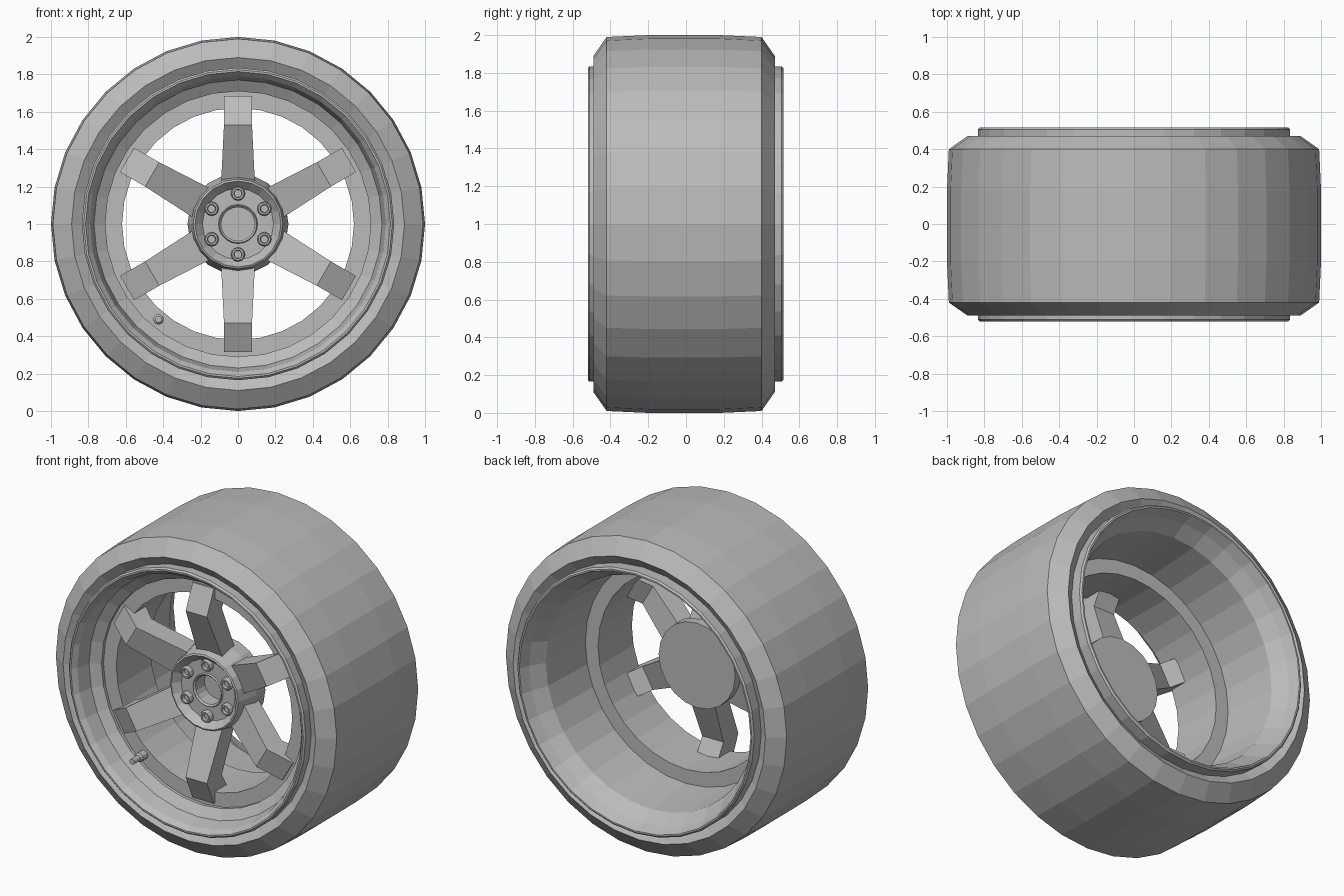
import bpy, bmesh, math
from mathutils import Matrix, Vector

cube = bpy.data.objects.get("Cube")
if cube:
    bpy.data.objects.remove(cube)

grey = bpy.data.materials.new("plain_grey")
grey.use_nodes = True
colour = (0.5, 0.5, 0.5, 1)
grey.diffuse_color = colour
grey.node_tree.nodes["Principled BSDF"].inputs["Base Color"].default_value = colour

AXLE = Vector((0, 0, 1))


def finish(name, bm):
    bmesh.ops.remove_doubles(bm, verts=bm.verts, dist=0.0001)
    bmesh.ops.recalc_face_normals(bm, faces=bm.faces)
    mesh = bpy.data.meshes.new(name)
    bm.to_mesh(mesh)
    bm.free()
    mesh.materials.append(grey)
    obj = bpy.data.objects.new(name, mesh)
    bpy.context.collection.objects.link(obj)
    return obj


def lathe(name, profile, sides, centre=AXLE, closed=False):
    """Spin (radius, y) points around an axis parallel to y."""
    bm = bmesh.new()
    rings = []
    for i in range(sides):
        t = 2 * math.pi * i / sides
        rings.append([bm.verts.new(centre + Vector((r * math.sin(t), y, r * math.cos(t))))
                      for r, y in profile])
    count = len(profile) if closed else len(profile) - 1
    for i in range(sides):
        a, b = rings[i], rings[(i + 1) % sides]
        for j in range(count):
            k = (j + 1) % len(profile)
            bm.faces.new((a[j], a[k], b[k], b[j]))
    bmesh.ops.dissolve_degenerate(bm, dist=0.0001, edges=bm.edges)
    return finish(name, bm)


def around(radius, angle):
    return AXLE + Vector((radius * math.sin(angle), 0, radius * math.cos(angle)))


# Tyre: wide tread, chamfered shoulders, sidewalls dipping towards the rim
lathe("tyre", [(0.80, -0.44), (0.835, -0.455), (0.89, -0.49), (0.99, -0.42),
               (1.0, -0.2), (1.0, 0.18), (0.99, 0.40), (0.89, 0.47),
               (0.835, 0.435), (0.80, 0.42)], 32, closed=True)

# Rim: lips, stepped front dish, narrow centre ring and deep rear barrel
lathe("rim", [(0.80, -0.44), (0.835, -0.44), (0.835, -0.51), (0.825, -0.52),
              (0.815, -0.52), (0.79, -0.49), (0.77, -0.40), (0.71, -0.36),
              (0.71, -0.34), (0.62, -0.34), (0.62, 0), (0.71, 0),
              (0.735, 0.36), (0.79, 0.45), (0.815, 0.515), (0.825, 0.515),
              (0.835, 0.505), (0.835, 0.42), (0.80, 0.42)], 32, closed=True)

# Hub: solid back, cupped front and shallow centre bore
lathe("hub", [(0, -0.11), (0.27, -0.11), (0.27, -0.20), (0.24, -0.34),
              (0.23, -0.345), (0.19, -0.30), (0.105, -0.30), (0.10, -0.31),
              (0.09, -0.30), (0.09, -0.21), (0, -0.21)], 20)

# Spokes: bent bars as (radius, front y, back y, half width)
stations = [(0.19, -0.27, -0.14, 0.092), (0.53, -0.42, -0.27, 0.075),
            (0.685, -0.35, -0.18, 0.075)]
for n in range(6):
    bm = bmesh.new()
    rows = []
    for r, front, back, half in stations:
        corners = [(-half, front), (half, front), (half, back), (-half, back)]
        rows.append([bm.verts.new((x, y, r)) for x, y in corners])
    for a, b in zip(rows, rows[1:]):
        for j in range(4):
            k = (j + 1) % 4
            bm.faces.new((a[j], a[k], b[k], b[j]))
    bm.faces.new(rows[0])
    bm.faces.new(rows[-1])
    turn = Matrix.Translation(AXLE) @ Matrix.Rotation(n * math.pi / 3, 4, 'Y')
    bmesh.ops.transform(bm, matrix=turn, verts=bm.verts)
    finish(f"spoke_{n + 1}", bm)

# Wheel bolts with recessed sockets
bolt = [(0, -0.28), (0.038, -0.28), (0.038, -0.32), (0.032, -0.33),
        (0.023, -0.33), (0.02, -0.31), (0, -0.31)]
for n in range(6):
    lathe(f"bolt_{n + 1}", bolt, 12, around(0.163, n * math.pi / 3))

# Tyre valve on the front of the rim
lathe("valve", [(0, -0.32), (0.028, -0.32), (0.028, -0.39), (0.018, -0.40),
                (0.018, -0.46), (0, -0.46)], 12, Vector((-0.425, 0, 0.49)))
